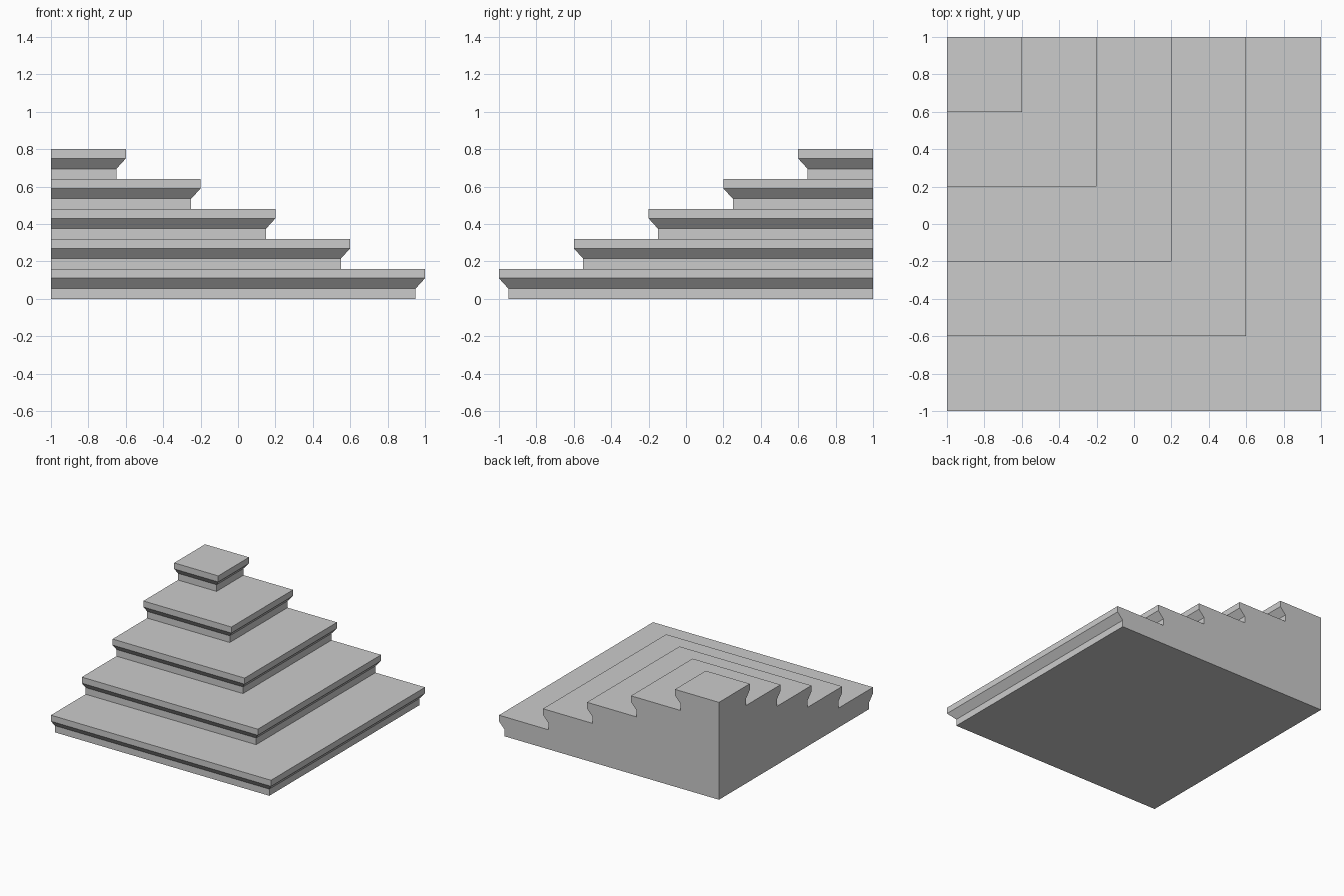
import bpy
import bmesh

cube = bpy.data.objects.get("Cube")
if cube:
    bpy.data.objects.remove(cube, do_unlink=True)

STEPS = 5
RISE = 0.16
RUN = 0.4
CORNER_X, CORNER_Y = -1.0, 1.0

# One step edge: (inset from the nosing, height above the step's base)
EDGE = [(0.05, 0.0), (0.05, 0.055), (0.0, 0.11), (0.0, RISE)]

# Stair profile as (reach from the back corner, height), bottom to top
profile = [(2.0 - i * RUN - inset, i * RISE + h)
           for i in range(STEPS) for inset, h in EDGE]
height = STEPS * RISE

# Single concrete-like material
stone = bpy.data.materials.new("light_grey")
stone.use_nodes = True
grey = (0.6, 0.6, 0.6, 1.0)
stone.diffuse_color = grey
stone.node_tree.nodes["Principled BSDF"].inputs["Base Color"].default_value = grey

bm = bmesh.new()
front_edge = [bm.verts.new((CORNER_X, CORNER_Y - r, z)) for r, z in profile]
outer_edge = [bm.verts.new((CORNER_X + r, CORNER_Y - r, z)) for r, z in profile]
side_edge = [bm.verts.new((CORNER_X + r, CORNER_Y, z)) for r, z in profile]
base = bm.verts.new((CORNER_X, CORNER_Y, 0))
top = bm.verts.new((CORNER_X, CORNER_Y, height))

# Mitred steps along the front and the left side
for a, b in ((front_edge, outer_edge), (outer_edge, side_edge)):
    for i in range(len(profile) - 1):
        bm.faces.new((a[i], b[i], b[i + 1], a[i + 1]))

# Flat walls that meet at the back corner
bm.faces.new([base] + front_edge + [top])
bm.faces.new([base, top] + side_edge[::-1])

# Underside and top landing
bm.faces.new((base, side_edge[0], outer_edge[0], front_edge[0]))
bm.faces.new((top, front_edge[-1], outer_edge[-1], side_edge[-1]))
bmesh.ops.recalc_face_normals(bm, faces=bm.faces)

mesh = bpy.data.meshes.new("corner_stairs")
bm.to_mesh(mesh)
bm.free()
mesh.materials.append(stone)
stairs = bpy.data.objects.new("corner_stairs", mesh)
bpy.context.collection.objects.link(stairs)
